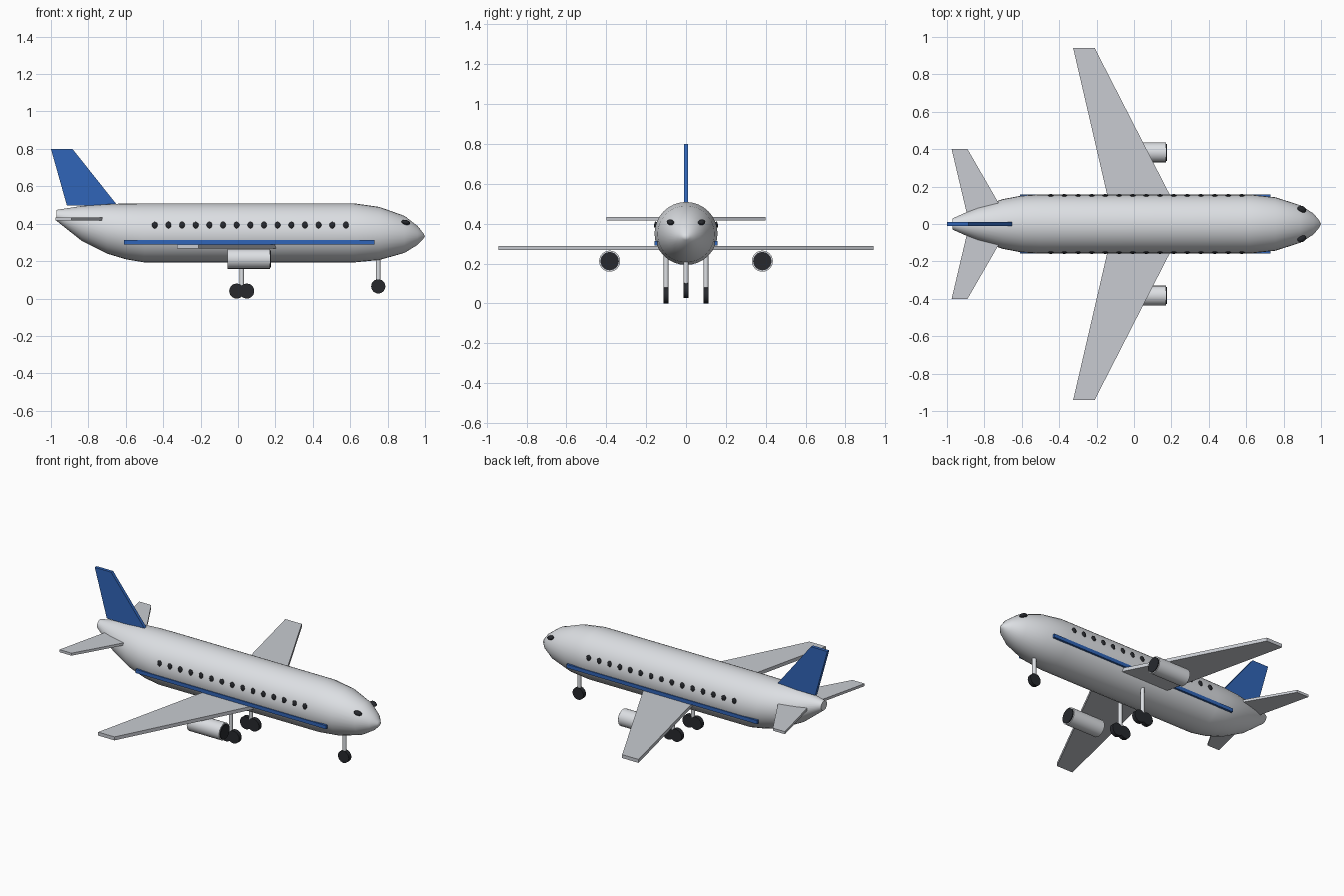
import bpy, bmesh, math
from mathutils import Vector, Matrix

cube = bpy.data.objects.get("Cube")
if cube:
    bpy.data.objects.remove(cube, do_unlink=True)


def material(name, r, g, b):
    m = bpy.data.materials.new(name)
    m.use_nodes = True
    m.diffuse_color = (r, g, b, 1)
    m.node_tree.nodes["Principled BSDF"].inputs["Base Color"].default_value = (r, g, b, 1)
    return m


WHITE = material("body white", 0.72, 0.74, 0.77)
GREY = material("wing grey", 0.58, 0.60, 0.64)
BLUE = material("trim blue", 0.03, 0.13, 0.48)
DARK = material("dark rubber and glass", 0.02, 0.022, 0.027)


def finish(name, bm, mat, smooth=False):
    bmesh.ops.recalc_face_normals(bm, faces=bm.faces)
    mesh = bpy.data.meshes.new(name)
    bm.to_mesh(mesh)
    bm.free()
    mesh.materials.append(mat)
    ob = bpy.data.objects.new(name, mesh)
    bpy.context.collection.objects.link(ob)
    if smooth:
        bpy.ops.object.select_all(action='DESELECT')
        ob.select_set(True)
        bpy.context.view_layer.objects.active = ob
        bpy.ops.object.shade_smooth_by_angle(angle=math.radians(40))
    return ob


def cylinder(name, start, end, radius, mat, sides=24):
    a, b = Vector(start), Vector(end)
    turn = (b - a).to_track_quat('Z', 'Y').to_matrix().to_4x4()
    bm = bmesh.new()
    bmesh.ops.create_cone(bm, cap_ends=True, segments=sides, radius1=radius, radius2=radius,
                          depth=(b - a).length, matrix=Matrix.Translation((a + b) / 2) @ turn)
    return finish(name, bm, mat, True)


def ellipsoid(name, centre, radii, mat, turn=Matrix()):
    bm = bmesh.new()
    bmesh.ops.create_uvsphere(bm, u_segments=16, v_segments=8, radius=1,
                              matrix=Matrix.Translation(centre) @ turn @ Matrix.Diagonal((*radii, 1)))
    return finish(name, bm, mat, True)


def plate(name, outline, thickness, mat):
    """Extrude a flat outline by a thickness vector, centred on the outline."""
    t = Vector(thickness)
    bm = bmesh.new()
    face = bm.faces.new([bm.verts.new(Vector(p) - t / 2) for p in outline])
    top = bmesh.ops.extrude_face_region(bm, geom=[face])["geom"]
    bmesh.ops.translate(bm, vec=t, verts=[v for v in top if isinstance(v, bmesh.types.BMVert)])
    return finish(name, bm, mat)


# Fuselage: elliptical sections as (x, bottom, top, half width)
SECTIONS = [(-0.97, 0.415, 0.474, 0.03), (-0.835, 0.308, 0.495, 0.09), (-0.70, 0.24, 0.505, 0.133),
            (-0.60, 0.21, 0.508, 0.152), (-0.50, 0.193, 0.509, 0.158), (0.62, 0.193, 0.509, 0.158),
            (0.755, 0.206, 0.49, 0.143), (0.89, 0.244, 0.442, 0.1), (0.96, 0.287, 0.388, 0.056),
            (0.99, 0.318, 0.35, 0.02)]
SIDES = 32
bm = bmesh.new()
rings = []
for x, low, high, half in SECTIONS:
    angles = [2 * math.pi * i / SIDES for i in range(SIDES)]
    rings.append([bm.verts.new((x, half * math.cos(a), (low + high) / 2 + (high - low) / 2 * math.sin(a)))
                  for a in angles])
for r, s in zip(rings, rings[1:]):
    for i in range(SIDES):
        j = (i + 1) % SIDES
        bm.faces.new((r[i], r[j], s[j], s[i]))
bm.faces.new(rings[0])
nose = bm.verts.new((1.0, 0, 0.333))
for i in range(SIDES):
    bm.faces.new((rings[-1][i], rings[-1][(i + 1) % SIDES], nose))
finish("fuselage", bm, WHITE, True)

# Tail fin
plate("tail_fin", [(-1.0, 0, 0.80), (-0.885, 0, 0.80), (-0.645, 0, 0.498), (-0.915, 0, 0.498)],
      (0, 0.02, 0), BLUE)

# Paired parts, one pass for each side
for side, s in (("right", -1), ("left", 1)):
    plate(f"wing_{side}", [(0.21, s * 0.12, 0.278), (-0.21, s * 0.94, 0.278),
                           (-0.325, s * 0.94, 0.278), (-0.135, s * 0.12, 0.278)], (0, 0, 0.022), GREY)
    plate(f"tailplane_{side}", [(-0.70, s * 0.07, 0.425), (-0.89, s * 0.40, 0.425),
                                (-0.975, s * 0.40, 0.425), (-0.89, s * 0.04, 0.425)], (0, 0, 0.016), GREY)
    plate(f"side_stripe_{side}", [(-0.61, s * 0.151, 0.29), (0.73, s * 0.151, 0.29),
                                  (0.73, s * 0.151, 0.313), (-0.61, s * 0.151, 0.313)],
          (0, 0.014, 0), BLUE)

    # Engine with a dark intake disc
    y = s * 0.383
    cylinder(f"engine_{side}", (-0.055, y, 0.212), (0.172, y, 0.212), 0.053, WHITE)
    cylinder(f"engine_intake_{side}", (0.165, y, 0.212), (0.177, y, 0.212), 0.046, DARK)

    # Cabin and cockpit windows
    for i in range(15):
        ellipsoid(f"cabin_window_{side}_{i + 1}", (-0.445 + 0.073 * i, s * 0.152, 0.392),
                  (0.015, 0.008, 0.019), DARK)
    ellipsoid(f"cockpit_window_{side}", (0.897, s * 0.078, 0.407), (0.025, 0.018, 0.013), DARK,
              Matrix.Rotation(-s * 0.35, 4, 'Z') @ Matrix.Rotation(0.25, 4, 'Y'))

    # Main landing gear
    y = s * 0.1
    cylinder(f"main_strut_{side}", (0.02, y, 0.045), (0.02, y, 0.24), 0.012, WHITE, 16)
    for place, x in (("rear", -0.007), ("front", 0.047)):
        cylinder(f"main_wheel_{side}_{place}", (x, y - 0.013, 0.04), (x, y + 0.013, 0.04), 0.04, DARK)

# Nose landing gear
cylinder("nose_strut", (0.75, 0, 0.065), (0.75, 0, 0.24), 0.012, WHITE, 16)
cylinder("nose_wheel", (0.75, -0.013, 0.065), (0.75, 0.013, 0.065), 0.038, DARK)
